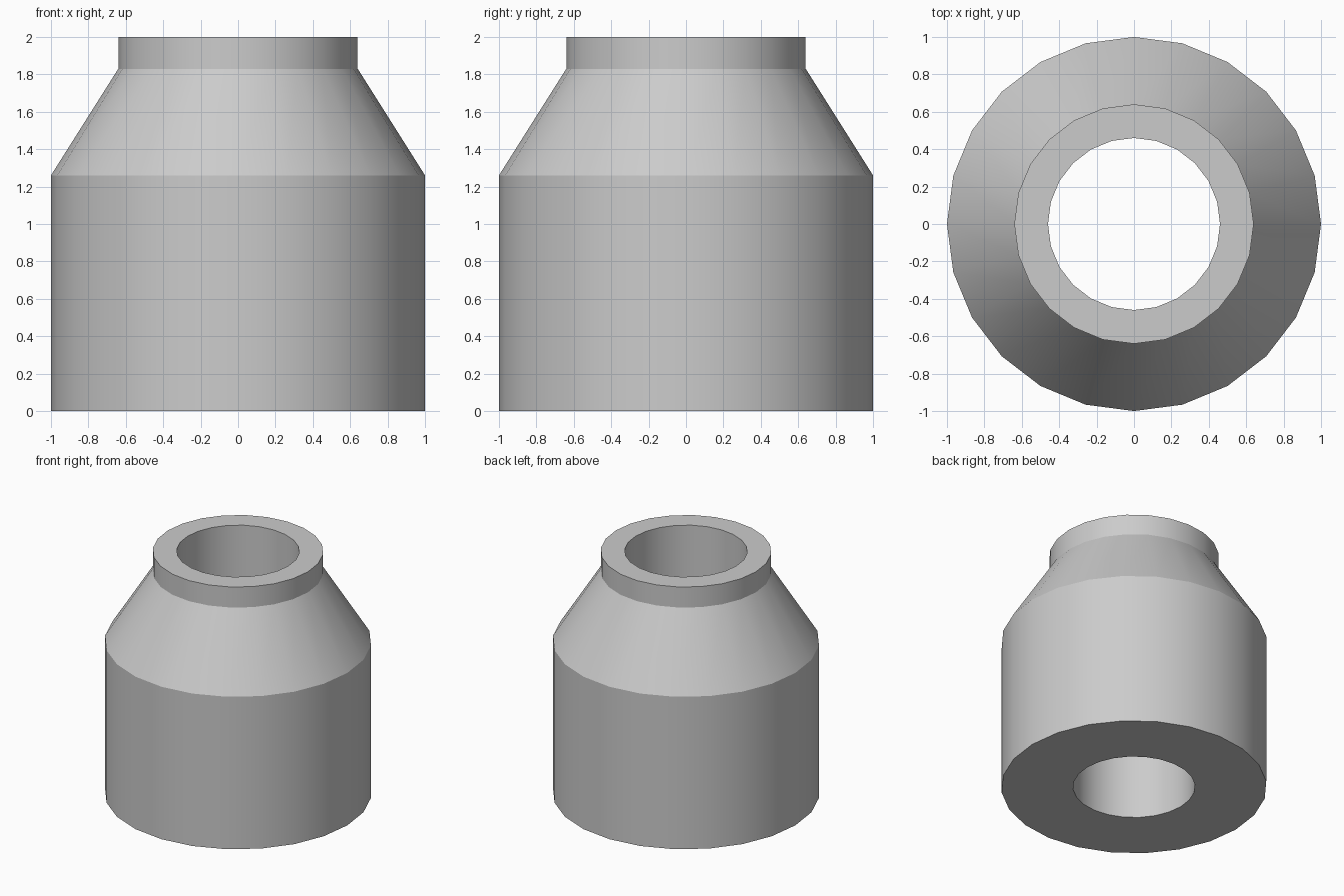
import bpy
import bmesh
import math

cube = bpy.data.objects.get("Cube")
if cube:
    bpy.data.objects.remove(cube, do_unlink=True)

SIDES = 24

# Single grey finish
grey = bpy.data.materials.new("grey")
grey.use_nodes = True
color = (0.6, 0.6, 0.6, 1)
grey.diffuse_color = color
grey.node_tree.nodes["Principled BSDF"].inputs["Base Color"].default_value = color

# Closed wall section (radius, height): body, shoulder, collar, through bore
section = [(1, 0), (1, 1.26), (0.64, 1.83), (0.64, 2), (0.46, 2), (0.46, 0)]

# Revolve the section about the vertical axis
bm = bmesh.new()
rings = []
for i in range(SIDES):
    a = math.tau * i / SIDES
    rings.append([bm.verts.new((r * math.cos(a), r * math.sin(a), z)) for r, z in section])
for i, ring in enumerate(rings):
    after = rings[(i + 1) % SIDES]
    for j in range(len(section)):
        k = (j + 1) % len(section)
        bm.faces.new((ring[j], after[j], after[k], ring[k]))
bmesh.ops.recalc_face_normals(bm, faces=bm.faces)

mesh = bpy.data.meshes.new("reducer_sleeve")
bm.to_mesh(mesh)
bm.free()
mesh.materials.append(grey)
sleeve = bpy.data.objects.new("reducer_sleeve", mesh)
bpy.context.collection.objects.link(sleeve)

# Smooth round walls, crisp rims
bpy.ops.object.select_all(action="DESELECT")
sleeve.select_set(True)
bpy.context.view_layer.objects.active = sleeve
bpy.ops.object.shade_smooth_by_angle(angle=math.radians(25))
